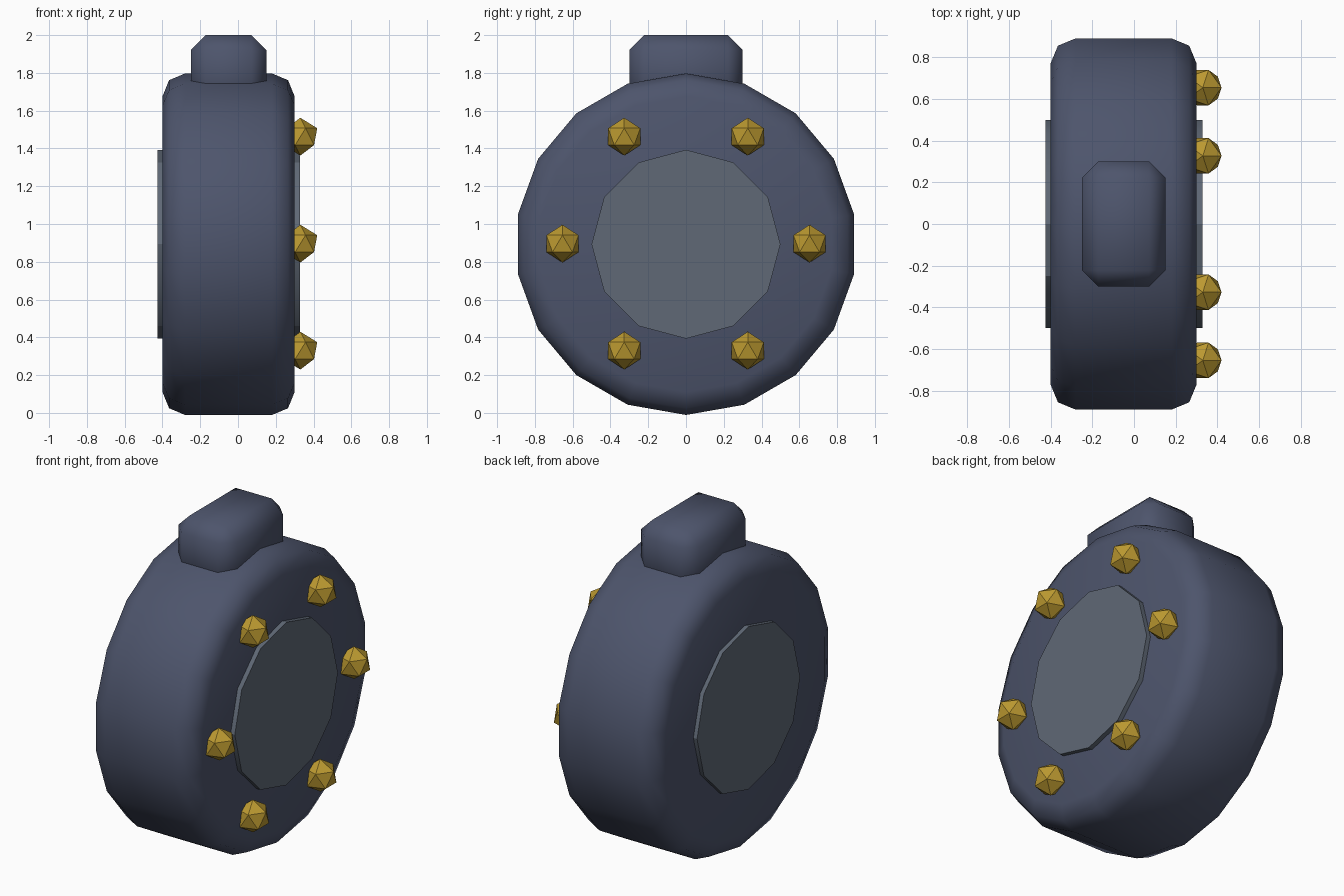
import bpy
from math import radians, cos, sin, pi

if "Cube" in bpy.data.objects:
    bpy.data.objects.remove(bpy.data.objects["Cube"])

CZ = 0.893  # height of the drum axis


def material(name, rgb):
    m = bpy.data.materials.new(name)
    m.diffuse_color = (*rgb, 1)
    m.use_nodes = True
    m.node_tree.nodes["Principled BSDF"].inputs["Base Color"].default_value = m.diffuse_color
    return m


navy = material("navy", (0.075, 0.09, 0.15))
grey = material("grey", (0.115, 0.14, 0.18))
gold = material("gold", (0.50, 0.32, 0.03))


def finish(name, mat, bevel=0, segments=1, smooth=None):
    ob = bpy.context.object
    ob.name = name
    ob.data.materials.append(mat)
    bpy.ops.object.transform_apply(location=False, rotation=True, scale=True)
    if bevel:
        b = ob.modifiers.new("bevel", 'BEVEL')
        b.width = bevel
        b.segments = segments
        b.limit_method = 'ANGLE'
        b.angle_limit = radians(30)
        bpy.ops.object.modifier_apply(modifier="bevel")
    if smooth:
        bpy.ops.object.shade_smooth_by_angle(angle=radians(smooth))
    return ob


def disc(name, sides, radius, x0, x1, mat, **kw):
    # cylinder lying along x, with a vertex on the y axis
    bpy.ops.mesh.primitive_cylinder_add(
        vertices=sides, radius=radius, depth=x1 - x0,
        location=((x0 + x1) / 2, 0, CZ), rotation=(pi / 2, 0, pi / 2))
    ob = finish(name, mat, **kw)
    return ob


# Drum body: 18 sides, the first vertex is turned onto the y axis
bpy.ops.mesh.primitive_cylinder_add(vertices=18, radius=0.904, depth=0.70)
ob = bpy.context.object
ob.rotation_euler = (0, 0, pi / 2)
bpy.ops.object.transform_apply(location=False, rotation=True, scale=False)
ob.rotation_euler = (0, pi / 2, 0)
ob.location = (-0.05, 0, CZ)
finish("drum_body", navy, bevel=0.12, segments=2, smooth=50)

# Hub plate showing on both faces
disc("hub_plate", 12, 0.50, -0.425, 0.328, grey, smooth=30)

# Chamfered block on top
bpy.ops.mesh.primitive_cube_add(size=1, location=(-0.05, 0, 1.80))
bpy.context.object.scale = (0.40, 0.60, 0.40)
finish("top_block", navy, bevel=0.078, smooth=50)

# Ring of faceted bolts on the right face
for i in range(6):
    a = i * pi / 3
    bpy.ops.mesh.primitive_ico_sphere_add(
        subdivisions=1, radius=0.10,
        location=(0.33, 0.654 * cos(a), CZ + 0.003 + 0.654 * sin(a)))
    finish(f"bolt_{i + 1}", gold)
